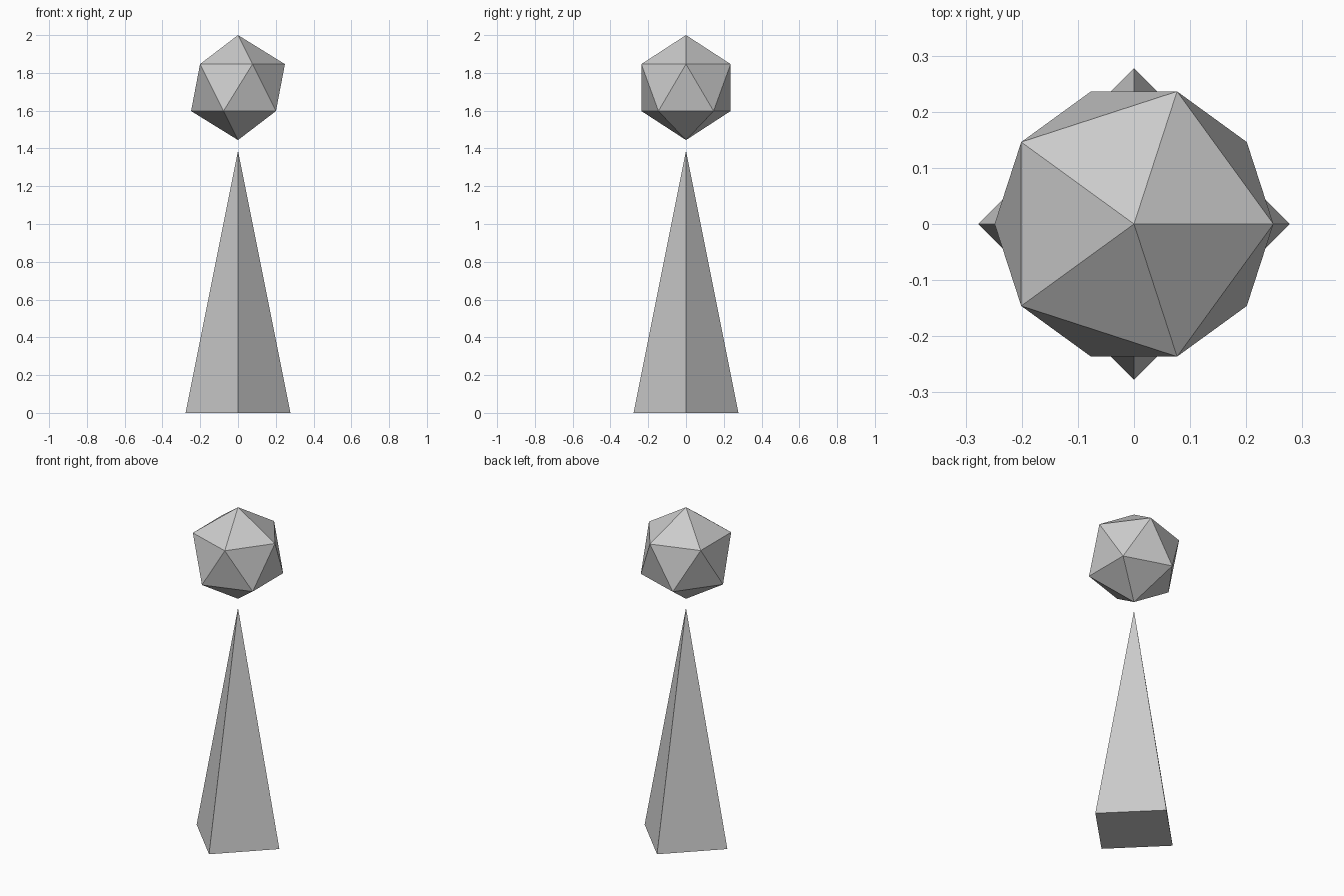
import bpy

# Remove the default cube
cube = bpy.data.objects.get("Cube")
if cube:
    bpy.data.objects.remove(cube, do_unlink=True)

RADIUS = 2 / 7.2          # shared by the spire base and the ball
SPIRE_HEIGHT = 5 * RADIUS

# One plain grey for everything
grey = bpy.data.materials.new("light_grey")
grey.use_nodes = True
colour = (0.6, 0.6, 0.6, 1)
grey.diffuse_color = colour
bsdf = next(n for n in grey.node_tree.nodes if n.type == "BSDF_PRINCIPLED")
bsdf.inputs["Base Color"].default_value = colour


def finish(name):
    """Name the new object and give it the grey material, flat shaded."""
    obj = bpy.context.object
    obj.name = obj.data.name = name
    obj.data.materials.append(grey)
    bpy.ops.object.shade_flat()


# Four-sided spire, corners on the axes
bpy.ops.mesh.primitive_cone_add(vertices=4, radius1=RADIUS, radius2=0,
                                depth=SPIRE_HEIGHT,
                                location=(0, 0, SPIRE_HEIGHT / 2))
finish("spire")

# Twenty-sided ball floating above the tip
bpy.ops.mesh.primitive_ico_sphere_add(subdivisions=1, radius=RADIUS,
                                      location=(0, 0, 2 - RADIUS))
finish("floating_ball")
